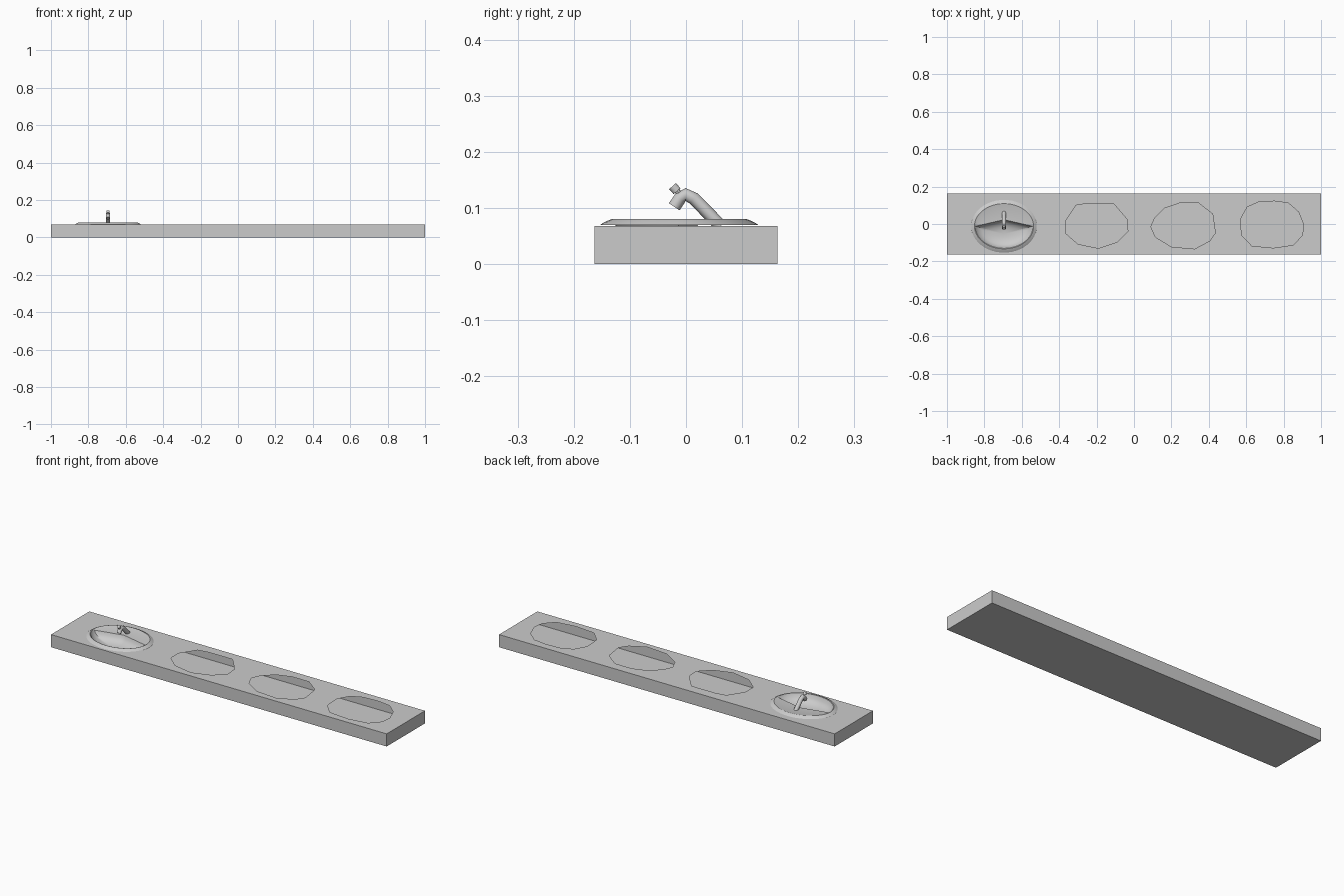
import bpy, bmesh, math
from mathutils import Vector

if "Cube" in bpy.data.objects:
    bpy.data.objects.remove(bpy.data.objects["Cube"])

TOP, HX, HY = 0.068, 1.0, 0.163
SX, SY = -0.695, -0.012          # sink centre


def finish(name, bm, smooth=None):
    bmesh.ops.recalc_face_normals(bm, faces=bm.faces[:])
    me = bpy.data.meshes.new(name)
    bm.to_mesh(me)
    bm.free()
    ob = bpy.data.objects.new(name, me)
    bpy.context.collection.objects.link(ob)
    if smooth:
        bpy.ops.object.select_all(action='DESELECT')
        ob.select_set(True)
        bpy.context.view_layer.objects.active = ob
        bpy.ops.object.shade_smooth_by_angle(angle=math.radians(smooth))
    return ob


def loft(bm, rings, cap_start=False, cap_end=False):
    vs = [[bm.verts.new(p) for p in r] for r in rings]
    n = len(vs[0])
    for a, b in zip(vs, vs[1:]):
        for i in range(n):
            j = (i + 1) % n
            bm.faces.new((a[i], a[j], b[j], b[i]))
    if cap_start:
        bm.faces.new(vs[0][::-1])
    if cap_end:
        bm.faces.new(vs[-1])


# Hollow counter: thin shell with four rough openings in the top sheet
holes = [
    [(-.31, .10), (-.25, .11), (-.11, .11), (-.037, .025), (-.033, -.04), (-.09, -.096),
     (-.19, -.13), (-.30, -.107), (-.365, -.05), (-.365, .016)],
    [(.09, -.015), (.11, .03), (.165, .085), (.245, .112), (.345, .112), (.42, .054),
     (.435, -.048), (.405, -.09), (.325, -.133), (.20, -.122), (.115, -.07)],
    [(.57, .027), (.605, .09), (.665, .117), (.75, .122), (.825, .112), (.88, .064),
     (.907, -.005), (.90, -.06), (.853, -.112), (.745, -.128), (.63, -.117), (.575, -.06)],
    [(SX + .16 * math.cos(k * math.pi / 6), SY + .122 * math.sin(k * math.pi / 6))
     for k in range(12)],
]
bm = bmesh.new()
corners = [(-HX, -HY), (HX, -HY), (HX, HY), (-HX, HY)]
edges = []
for loop in [corners] + holes:
    v = [bm.verts.new((x, y, TOP)) for x, y in loop]
    edges += [bm.edges.new((v[i], v[(i + 1) % len(v)])) for i in range(len(v))]
bmesh.ops.triangle_fill(bm, edges=edges, use_beauty=True, normal=(0, 0, 1))
loft(bm, [[(x, y, z) for x, y in corners] for z in (TOP, 0)], cap_end=True)
bmesh.ops.remove_doubles(bm, verts=bm.verts[:], dist=1e-5)
finish("counter", bm)

# Sink: oval sloped rim, faucet deck at the back, bowl in the front
N = 48


def oval(rx, ry, z):
    return [(SX + rx * math.cos(2 * math.pi * i / N),
             SY + ry * math.sin(2 * math.pi * i / N), z) for i in range(N)]


def bowl(s, z):
    ring = []
    for i in range(N):
        a = 2 * math.pi * i / N
        x, y = .153 * math.cos(a), .116 * math.sin(a)
        if y > 0:
            y = .035 * (1 - abs(x) / .153)
        ring.append((SX + x * s, SY - .04 + (y + .04) * s, z))
    return ring


bm = bmesh.new()
loft(bm, [oval(.175, .141, .070), oval(.168, .133, .075), oval(.158, .121, .080),
          oval(.155, .118, .079), bowl(1, .075), bowl(.93, .060), bowl(.78, .047),
          bowl(.55, .038), bowl(.28, .033), bowl(.06, .032)], cap_end=True)
finish("sink_basin", bm, 35)


# Faucet parts: tubes swept in the yz plane
def tube(name, path, r, sides):
    pts = [Vector((SX, y, z)) for y, z in path]
    rings = []
    for i, p in enumerate(pts):
        t = (pts[min(i + 1, len(pts) - 1)] - pts[max(i - 1, 0)]).normalized()
        u = Vector((1, 0, 0))
        w = t.cross(u)
        rings.append([p + r * (math.cos(2 * math.pi * k / sides) * u +
                               math.sin(2 * math.pi * k / sides) * w)
                      for k in range(sides)])
    bm = bmesh.new()
    loft(bm, rings, True, True)
    finish(name, bm, 40)


tube("faucet_spout", [(.062, .068), (.05, .080), (.014, .117), (-.001, .124),
                      (-.011, .117), (-.021, .102)], .0115, 12)
tube("faucet_knob", [(-.024, .139), (-.016, .130)], .0085, 10)
tube("faucet_stem", [(-.017, .132), (-.006, .119)], .005, 8)
